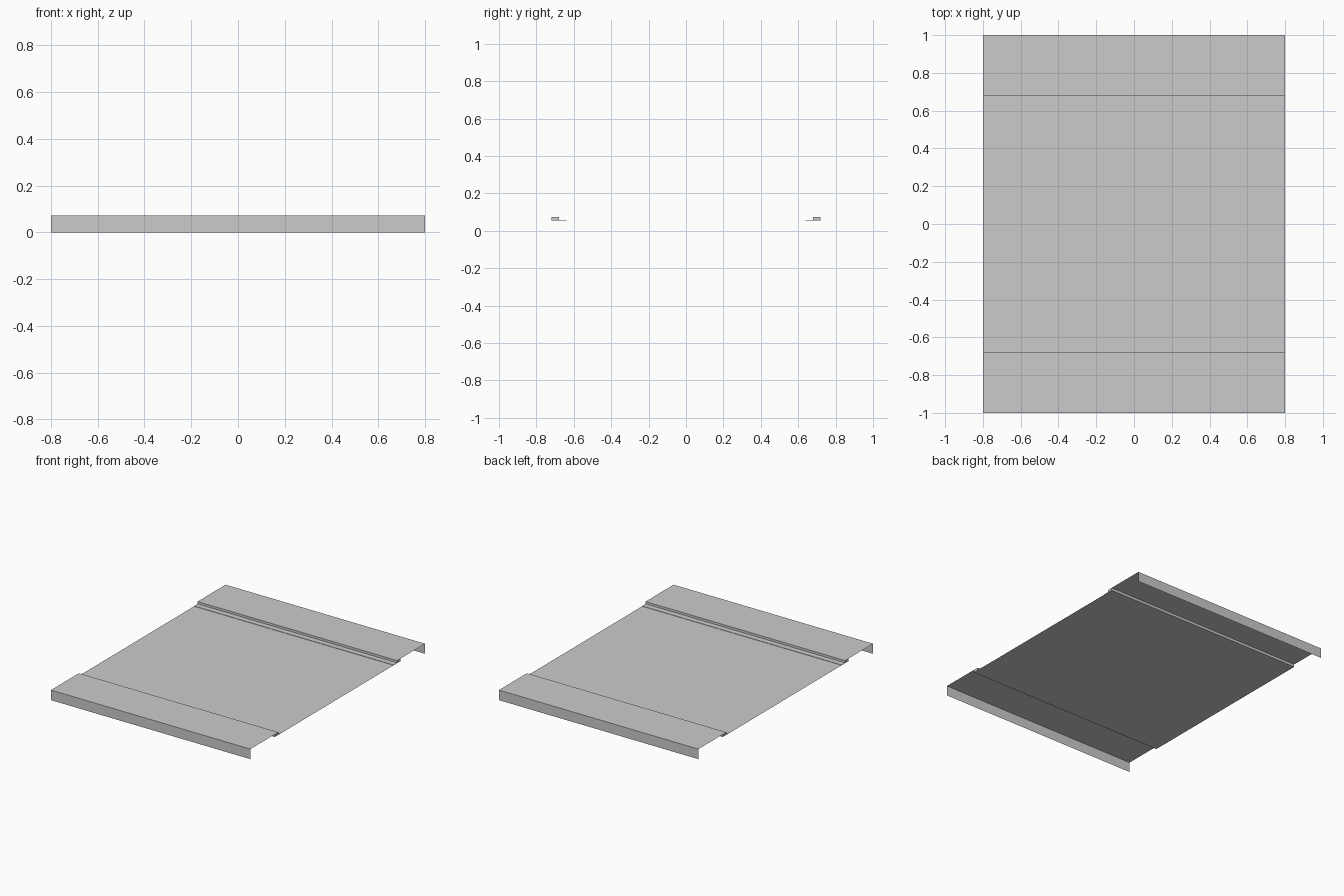
import bpy

if "Cube" in bpy.data.objects:
    bpy.data.objects.remove(bpy.data.objects["Cube"])

HALF = 0.8       # half the road length along x
TOP = 0.073      # pavement height
ROAD = 0.054     # road height
LIP = 0.0025     # gutter lip thickness


def make(name, verts, faces):
    mesh = bpy.data.meshes.new(name)
    mesh.from_pydata(verts, [], faces)
    mesh.update()
    return bpy.data.objects.new(name, mesh)


def sweep(name, profile, xs, side=1, closed=False):
    """Sweep a y-z profile along x; side=-1 mirrors it to the front.
    Open profiles are split into separate bays between the xs values."""
    verts, faces = [], []
    n = len(profile)
    for x0, x1 in zip(xs, xs[1:]):
        b = len(verts)
        verts += [(x, side * y, z) for x in (x0, x1) for y, z in profile]
        for i in range(n if closed else n - 1):
            j = (i + 1) % n
            faces.append((b + i, b + n + i, b + n + j, b + j))
        if closed:
            faces.append(tuple(b + i for i in range(n)))
            faces.append(tuple(b + n + i for i in reversed(range(n))))
    if side < 0:
        faces = [f[::-1] for f in faces]
    obj = make(name, verts, faces)
    bpy.context.collection.objects.link(obj)
    return obj


ends = [-HALF, HALF]
bays = [-HALF, -0.533, 0, 0.533, HALF]

# Flat road sheet between the gutters
sweep("road", [(-0.64, ROAD), (0.64, ROAD)], ends)

# L-shaped kerb with its gutter lip
kerb = [(0.64, ROAD), (0.64, ROAD + LIP), (0.68, ROAD + LIP),
        (0.68, TOP), (0.72, TOP), (0.72, ROAD)]

for label, side in (("front", -1), ("back", 1)):
    sweep(label + "_kerb", kerb[::-1], ends, side, closed=True)
    # Plain pavement strip beside the kerb
    sweep(label + "_pavement_strip", [(0.72, TOP), (0.8, TOP)], ends, side)
    # Pavement slabs in bays, and the outer wall below their edge
    sweep(label + "_pavement_slabs", [(0.8, TOP), (1, TOP)], bays, side)
    sweep(label + "_outer_wall", [(1, TOP), (1, 0)], bays, side)

# Make the closed kerbs face outwards
import bmesh
for obj in bpy.context.collection.objects:
    if obj.name.endswith("kerb"):
        bm = bmesh.new()
        bm.from_mesh(obj.data)
        bmesh.ops.recalc_face_normals(bm, faces=bm.faces)
        bm.to_mesh(obj.data)
        bm.free()
